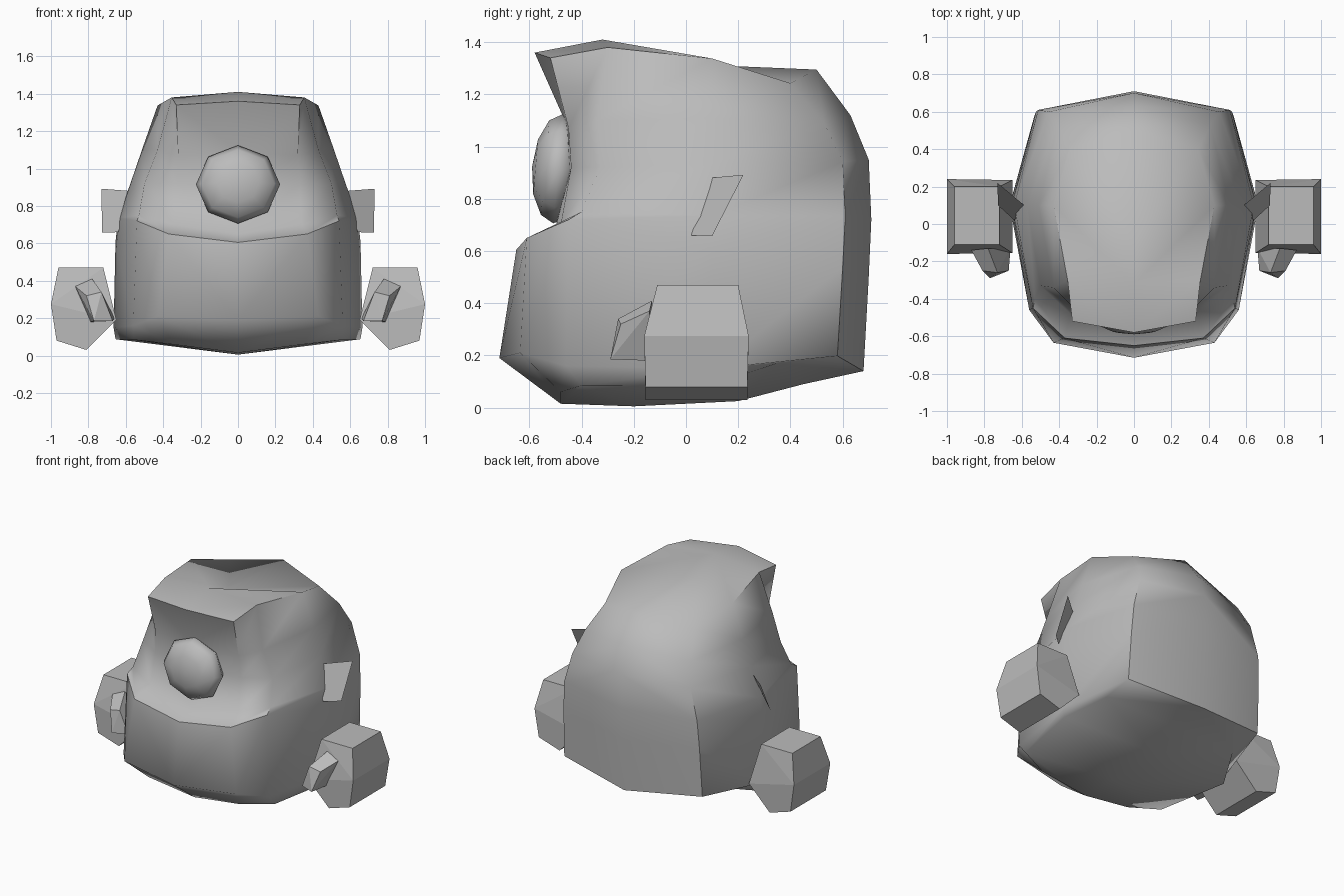
import bpy, bmesh, math
from mathutils import Matrix

cube = bpy.data.objects.get("Cube")
if cube:
    bpy.data.objects.remove(cube, do_unlink=True)

GREY = (0.5, 0.5, 0.5, 1)
grey = bpy.data.materials.new("plain_grey")
grey.use_nodes = True
grey.diffuse_color = GREY
grey.node_tree.nodes["Principled BSDF"].inputs["Base Color"].default_value = GREY


def finish(name, bm, smooth_angle=None):
    """Turn a bmesh into a named object with the shared material."""
    bmesh.ops.recalc_face_normals(bm, faces=bm.faces)
    mesh = bpy.data.meshes.new(name)
    bm.to_mesh(mesh)
    bm.free()
    mesh.materials.append(grey)
    obj = bpy.data.objects.new(name, mesh)
    bpy.context.collection.objects.link(obj)
    if smooth_angle:
        bpy.ops.object.select_all(action="DESELECT")
        obj.select_set(True)
        bpy.context.view_layer.objects.active = obj
        bpy.ops.object.shade_smooth_by_angle(angle=math.radians(smooth_angle))
    return obj


def hull(name, points):
    """Faceted convex block around a few corner points."""
    bm = bmesh.new()
    verts = [bm.verts.new(p) for p in points]
    bmesh.ops.convex_hull(bm, input=verts)
    bmesh.ops.dissolve_limit(bm, angle_limit=math.radians(2), verts=bm.verts, edges=bm.edges)
    return finish(name, bm)


# Head: stacked half rings from chin to brow
# (front centre y, z), (front corner), (front side), half width, (back y, z)
LEVELS = [
    ((-.48, .015), (.35, -.48, .06), (.56, -.4, .085), .655, (.45, .09)),
    ((-.715, .19), (.43, -.635, .21), (.56, -.46, .16), .665, (.68, .14)),
    ((-.65, .605), (.37, -.61, .65), (.54, -.45, .72), .655, (.7, .5)),
    ((-.51, .65), (.34, -.48, .7), (.53, -.4, .75), .64, (.71, .72)),
    ((-.45, .9), (.33, -.44, .92), (.5, -.33, .92), .57, (.7, .95)),
    ((-.46, 1.09), (.32, -.45, 1.07), (.43, -.34, 1.1), .51, (.63, 1.12)),
    ((-.58, 1.36), (.33, -.52, 1.34), (.355, -.3, 1.38), .43, (.5, 1.295)),
]
CHIN = [(-.2, .005), (.2, .025)]
CROWN = [(-.32, 1.41), (-.1, 1.32)]

bm = bmesh.new()
rings = []
for i, (front, corner, cheek, width, back) in enumerate(LEVELS):
    side = (width, .1, (cheek[2] + back[1]) / 2)
    rear = (width * .8, back[0] - .1, back[1] + .08 - .022 * i)
    half = [(0, *front), corner, cheek, side, rear, (0, *back)]
    rings.append([bm.verts.new(p) for p in half])
for low, high in zip(rings, rings[1:]):
    for k in range(len(low) - 1):
        bm.faces.new((low[k], low[k + 1], high[k + 1], high[k]))
for ring, ridge in ((rings[0], CHIN), (rings[-1], CROWN)):
    a, b = [bm.verts.new((0, *p)) for p in ridge]
    f, c, s, w, r, e = ring
    for quad in ((f, c, s, a), (a, s, w, b), (b, w, r, e)):
        bm.faces.new(quad)
bmesh.ops.mirror(bm, geom=bm.verts[:] + bm.edges[:] + bm.faces[:],
                 matrix=Matrix(), merge_dist=.001, axis="X")
finish("head", bm, 62)

# Round eye in the face recess
bm = bmesh.new()
bmesh.ops.create_uvsphere(bm, u_segments=8, v_segments=6, radius=1)
place = (Matrix.Translation((0, -.49, .915)) @ Matrix.Rotation(math.radians(-5), 4, "X")
         @ Matrix.Diagonal((.225, .1, .21, 1)) @ Matrix.Rotation(math.pi / 2, 4, "X"))
bmesh.ops.transform(bm, matrix=place, verts=bm.verts)
finish("eye", bm, 60)

# Paired parts: outline of the cheek pod as (x, z, front y, back y)
POD = [(.72, .47, -.11, .2), (.96, .47, -.11, .2), (1, .275, -.16, .24),
       (.97, .08, -.155, .235), (.81, .03, -.155, .235), (.65, .19, -.155, .235)]
STUB = [(.77, -.29, .185), (.67, -.25, .185), (.73, -.26, .34), (.81, -.25, .32),
        (.87, -.14, .37), (.78, -.13, .41), (.66, -.13, .2), (.79, -.14, .18)]
EAR = [(.575, .09, .88), (.73, .22, .892), (.727, .1, .657), (.64, .02, .66)]

for label, sign in (("left", 1), ("right", -1)):
    hull(label + "_pod", [(sign * x, y, z) for x, z, y0, y1 in POD for y in (y0, y1)])
    hull(label + "_pod_stub", [(sign * x, y, z) for x, y, z in STUB])
    # Ear fin, a thin sheet
    bm = bmesh.new()
    bm.faces.new([bm.verts.new((sign * x, y, z)) for x, y, z in EAR])
    finish(label + "_ear", bm)
